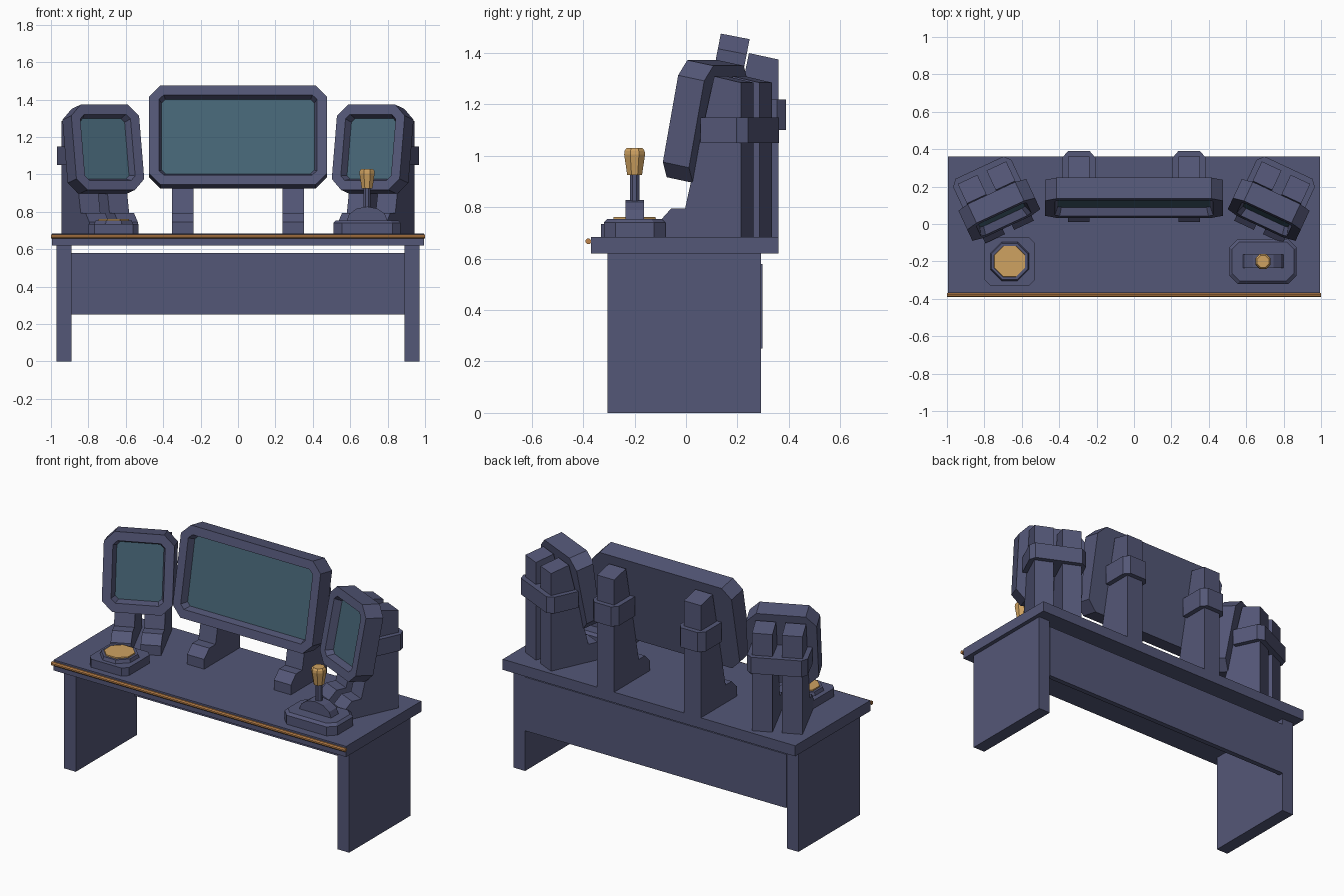
import bpy
import bmesh
from math import radians, sin, cos, pi
from mathutils import Matrix, Vector

cube = bpy.data.objects.get("Cube")
if cube:
    bpy.data.objects.remove(cube, do_unlink=True)


def material(name, rgb):
    mat = bpy.data.materials.new(name)
    mat.use_nodes = True
    mat.diffuse_color = (*rgb, 1)
    bsdf = next(n for n in mat.node_tree.nodes if n.type == "BSDF_PRINCIPLED")
    bsdf.inputs["Base Color"].default_value = (*rgb, 1)
    return mat


NAVY = material("slate navy", (0.088, 0.095, 0.185))
TEAL = material("dark teal glass", (0.062, 0.13, 0.18))
AMBER = material("amber", (0.62, 0.36, 0.12))
COPPER = material("copper trim", (0.52, 0.23, 0.07))


def loft(name, rings, mats=(NAVY,), matrix=Matrix(), last_mat=0):
    """Skin matching point rings in order and cap both ends."""
    bm = bmesh.new()
    loops = [[bm.verts.new(p) for p in ring] for ring in rings]
    for a, b in zip(loops, loops[1:]):
        for i in range(len(a)):
            j = (i + 1) % len(a)
            bm.faces.new((a[i], a[j], b[j], b[i]))
    bm.faces.new(loops[0])
    bm.faces.new(loops[-1]).material_index = last_mat
    bmesh.ops.recalc_face_normals(bm, faces=bm.faces)
    mesh = bpy.data.meshes.new(name)
    bm.to_mesh(mesh)
    bm.free()
    for m in mats:
        mesh.materials.append(m)
    obj = bpy.data.objects.new(name, mesh)
    obj.matrix_world = matrix
    bpy.context.collection.objects.link(obj)
    return obj


def cut_rect(hx, hy, c):
    """Rectangle outline with chamfered corners."""
    return [(hx, c - hy), (hx, hy - c), (hx - c, hy), (c - hx, hy),
            (-hx, hy - c), (-hx, c - hy), (c - hx, -hy), (hx - c, -hy)]


def octagon(r):
    return [(r * cos(pi / 4 * (i + .5)), r * sin(pi / 4 * (i + .5))) for i in range(8)]


def flat(points, z, at=(0, 0)):
    return [(x + at[0], y + at[1], z) for x, y in points]


def box(name, x, y, z, mat=NAVY):
    corners = [(x[0], y[0]), (x[1], y[0]), (x[1], y[1]), (x[0], y[1])]
    return loft(name, [flat(corners, z[0]), flat(corners, z[1])], (mat,))


def upright(points, y):
    return [(x, y, z) for x, z in points]


def monitor(name, hw, hh, matrix):
    """Thick chamfered frame with a recessed screen."""
    front, back, deep, rim = -.057, .057, -.012, .052
    loft(name, [upright(cut_rect(hw, hh, .06), back),
                upright(cut_rect(hw, hh, .06), front),
                upright(cut_rect(hw - rim, hh - rim, .025), front),
                upright(cut_rect(hw - rim - .015, hh - rim - .015, .02), deep)],
         (NAVY, TEAL), matrix @ Matrix.Rotation(radians(-11), 4, "X"), 1)


def column(name, cx, top, matrix):
    """Stand with a stubby front foot, leaning front and straight back."""
    side = [(-.13, DESK), (-.13, .745), (-.08, .795), (-.02, .795),
            (.105, top + .025), (.22, top), (.22, DESK)]
    loft(name, [[(cx + s, y, z) for y, z in side] for s in (-.058, .058)], matrix=matrix)


def clamp(name, cx, hw, z, matrix):
    """Band around the columns with chamfered rear corners."""
    plan = [(-hw, .06), (hw, .06), (hw, .215), (hw - .03, .25), (.03 - hw, .25), (-hw, .215)]
    loft(name, [flat(plan, h, (cx, 0)) for h in z], matrix=matrix)


# Desk
DESK = .685
box("desk_top", (-.995, .995), (-.37, .36), (.62, DESK))
box("modesty_panel", (-.89, .89), (.265, .297), (.25, .58))
for side, word in ((1, "left"), (-1, "right")):
    box("leg_panel_" + word, sorted((side * .89, side * .97)), (-.305, .292), (0, .62))
loft("front_trim", [[(x, y - .38, z + .667) for y, z in octagon(.0115)] for x in (-1, 1)], (COPPER,))

# Centre screen and its two stands
centre = Matrix.Translation((0, .14, 0))
monitor("centre_monitor", .475, .27, centre @ Matrix.Translation((0, 0, 1.2)))
for side, word in ((1, "left"), (-1, "right")):
    column("centre_stand_" + word, side * .295, 1.375, centre)
    clamp("centre_clamp_" + word, side * .295, .088, (1.1, 1.22), centre)

# Angled side screens, each on a pair of stands
for side, word in ((1, "left"), (-1, "right")):
    base = Matrix.Translation((side * .72, .075, 0)) @ Matrix.Rotation(radians(-25 * side), 4, "Z")
    monitor(word + "_monitor", .2, .232, base @ Matrix.Translation((0, 0, 1.134)))
    for s, place in ((side, "outer"), (-side, "inner")):
        column(f"{word}_stand_{place}", s * .085, 1.285, base)
    clamp(word + "_clamp", 0, .172, (1.05, 1.15), base)

# Joystick
spot = (.69, -.2)
loft("joystick_base", [flat(cut_rect(.18, .12, .045), DESK, spot),
                       flat(cut_rect(.18, .12, .045), .74, spot),
                       flat(cut_rect(.165, .105, .04), .755, spot)])
arc = [(.11 * cos(pi * i / 6), .75 + .078 * sin(pi * i / 6)) for i in range(7)]
loft("joystick_dome", [[(spot[0] + x, y, z) for x, z in arc] for y in (-.236, -.164)])
loft("joystick_shaft", [flat(octagon(.02), z, spot) for z in (.8, .93)])
loft("joystick_grip", [flat(octagon(r), z, spot) for r, z in
                       ((.031, .925), (.044, 1.005), (.042, 1.02), (.034, 1.03))], (AMBER,))

# Push button
spot = (-.665, -.2)
loft("button_base", [flat(cut_rect(.133, .13, .03), z, spot) for z in (DESK, .735)])
loft("button_collar", [flat(octagon(r), z, spot) for r, z in ((.112, .735), (.105, .755))])
loft("button_cap", [flat(octagon(r), z, spot) for r, z in ((.09, .75), (.088, .762))], (AMBER,))
